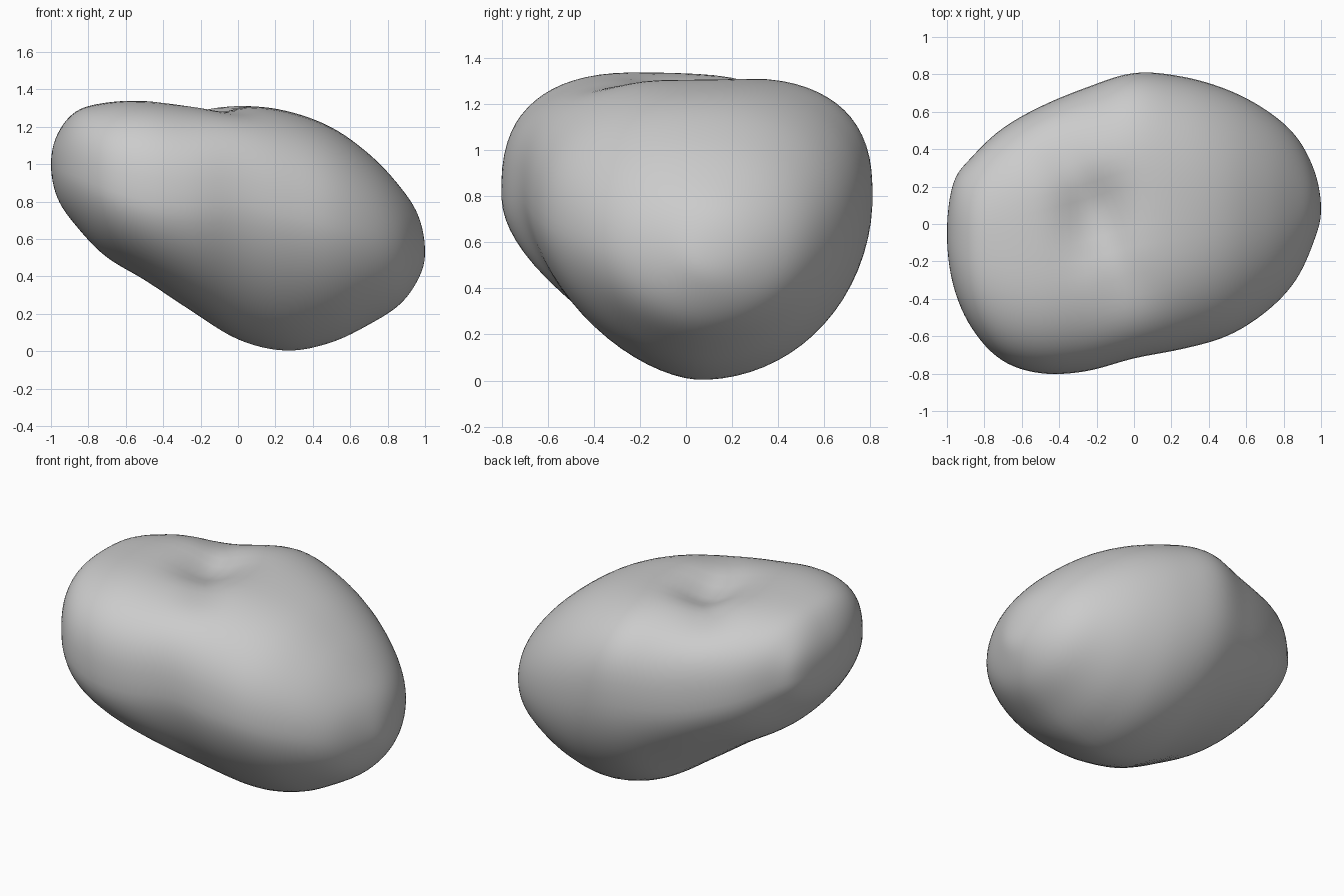
import bpy, bmesh, math

if "Cube" in bpy.data.objects:
    bpy.data.objects.remove(bpy.data.objects["Cube"])

# Outline stations, evenly spaced in t where x = -cos(t)
Z_TOP = [1.0, 1.16, 1.285, 1.335, 1.355, 1.345, 1.345, 1.295, 1.20, 1.05, 0.88, 0.72, 0.53]
Z_BOT = [1.0, 0.82, 0.67, 0.505, 0.38, 0.22, 0.06, 0.0, 0.045, 0.145, 0.25, 0.39, 0.53]
Y_MIN = [-0.05, -0.33, -0.56, -0.73, -0.80, -0.79, -0.72, -0.67, -0.60, -0.47, -0.30, -0.08, 0.08]
Y_MAX = [-0.05, 0.22, 0.36, 0.51, 0.63, 0.73, 0.81, 0.79, 0.72, 0.61, 0.47, 0.28, 0.08]
WIDEST = [0.5, 0.47, 0.45, 0.45, 0.45, 0.51, 0.58, 0.57, 0.55, 0.53, 0.52, 0.5, 0.5]
TOP_POW = [2.3, 2.4, 2.5, 2.6, 2.7, 2.7, 2.7, 2.5, 2.3, 2.2, 2.1, 2.0, 2.0]
FRONT_POW = [2.0, 2.0, 2.0, 2.0, 2.0, 1.85, 1.7, 1.65, 1.7, 1.8, 1.9, 2.0, 2.0]
LAST = 12
SLICES, SIDES = 72, 72


def sample(vals, u, mirror=None):
    """Catmull-Rom; the opposite outline continues the curve round each end."""
    m = mirror or vals
    p = [m[1]] + vals + [m[-2]]
    i = min(int(u), LAST - 1)
    f = u - i
    a, b, c, d = p[i:i + 4]
    return 0.5 * (2*b + (c - a)*f + (2*a - 5*b + 4*c - d)*f*f + (3*b - a - 3*c + d)*f**3)


def power(v, n):
    return math.copysign(abs(v) ** (2 / n), v)


def dimple(x, y):
    """Stem hollow with faint grooves running out of it."""
    dx, dy = x + 0.2, y - 0.04
    r = math.hypot(dx, dy)
    a = math.atan2(dy, dx)
    hollow = 0.11 * math.exp(-(r / 0.17) ** 2) + 0.035 * math.exp(-(r / 0.4) ** 2)
    groove = sum(math.exp(-((math.remainder(a - g, 2 * math.pi)) / 0.35) ** 2)
                 for g in (2.1, -1.15))
    return hollow + 0.035 * groove * math.exp(-((r - 0.35) / 0.22) ** 2)


def section(k):
    u = LAST * k / SLICES
    x = -math.cos(math.pi * k / SLICES)
    zt, zb = sample(Z_TOP, u, Z_BOT), sample(Z_BOT, u, Z_TOP)
    y0, y1 = sample(Y_MIN, u, Y_MAX), sample(Y_MAX, u, Y_MIN)
    zc = zb + sample(WIDEST, u) * (zt - zb)
    yc, yr = (y0 + y1) / 2, (y1 - y0) / 2
    for j in range(SIDES):
        a = 2 * math.pi * (j + 0.5) / SIDES
        c, s = math.cos(a), math.sin(a)
        n = sample(TOP_POW, u) if s > 0 else (2.0 if c > 0 else sample(FRONT_POW, u))
        y = yc + yr * power(c, n)
        z = zc + power(s, n) * ((zt - zc) if s > 0 else (zc - zb))
        if s > 0:
            z -= dimple(x, y) * min(1, s * 1.5)
        yield x, y, z


# Body: lofted rings closed by a point at each end
bm = bmesh.new()
rings = [[bm.verts.new(p) for p in section(k)] for k in range(1, SLICES)]
left = bm.verts.new((-1, Y_MIN[0], Z_TOP[0]))
right = bm.verts.new((1, Y_MIN[-1], Z_TOP[-1]))
for j in range(SIDES):
    n = (j + 1) % SIDES
    bm.faces.new((left, rings[0][n], rings[0][j]))
    bm.faces.new((right, rings[-1][j], rings[-1][n]))
    for r, q in zip(rings, rings[1:]):
        bm.faces.new((r[j], r[n], q[n], q[j]))
# Soften the seams between the section quarters
for _ in range(3):
    bmesh.ops.smooth_vert(bm, verts=bm.verts, factor=0.4,
                          use_axis_x=False, use_axis_y=True, use_axis_z=True)
bmesh.ops.recalc_face_normals(bm, faces=bm.faces)
for f in bm.faces:
    f.smooth = True
mesh = bpy.data.meshes.new("lumpy_body")
bm.to_mesh(mesh)
bm.free()

mat = bpy.data.materials.new("light_grey")
mat.diffuse_color = (0.6, 0.6, 0.6, 1)
mat.use_nodes = True
mat.node_tree.nodes["Principled BSDF"].inputs["Base Color"].default_value = mat.diffuse_color
mesh.materials.append(mat)
body = bpy.data.objects.new("lumpy_body", mesh)
bpy.context.collection.objects.link(body)
